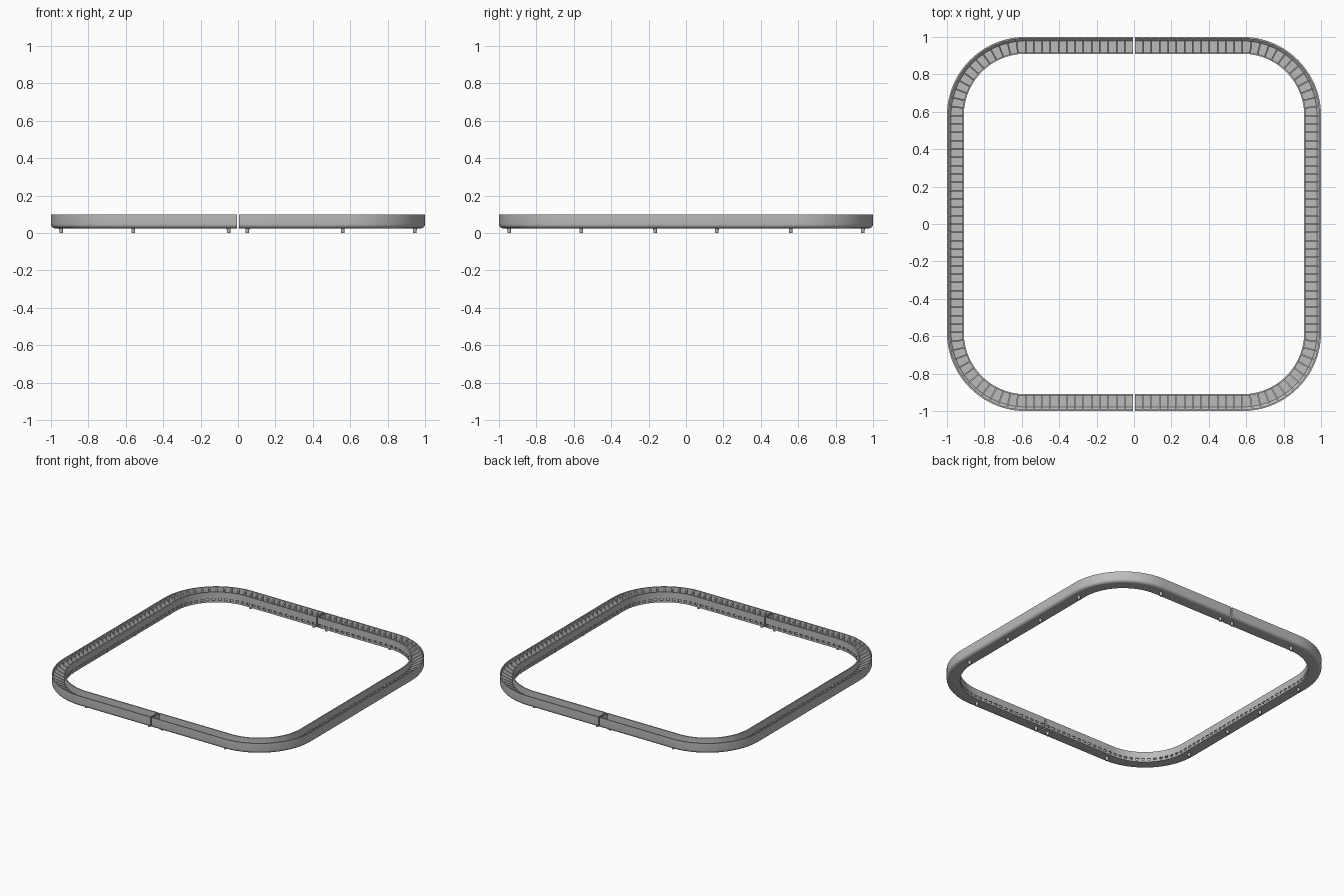
import bpy, bmesh
from math import pi, sin, cos, radians
from mathutils import Vector

if "Cube" in bpy.data.objects:
    bpy.data.objects.remove(bpy.data.objects["Cube"])

grey = bpy.data.materials.new("light grey")
grey.use_nodes = True
grey.diffuse_color = (0.5, 0.5, 0.5, 1)
grey.node_tree.nodes["Principled BSDF"].inputs["Base Color"].default_value = (0.5, 0.5, 0.5, 1)

CENTRE, STRAIGHT, HALF_W, WALL = 0.955, 0.58, 0.045, 0.008
GAP, TOP, BASE = 0.005, 0.10, 0.025
RADIUS = CENTRE - STRAIGHT


def station(s):
    """Point and outward direction along the right half, at distance s from the front joint."""
    front, arc, side = STRAIGHT - GAP, RADIUS * pi / 2, 2 * STRAIGHT
    if s <= front:
        return Vector((GAP + s, -CENTRE, 0)), Vector((0, -1, 0))
    s -= front
    if s <= arc:
        out = Vector((sin(s / RADIUS), -cos(s / RADIUS), 0))
        return Vector((STRAIGHT, -STRAIGHT, 0)) + out * RADIUS, out
    s -= arc
    if s <= side:
        return Vector((CENTRE, -STRAIGHT + s, 0)), Vector((1, 0, 0))
    s -= side
    if s <= arc:
        out = Vector((cos(s / RADIUS), sin(s / RADIUS), 0))
        return Vector((STRAIGHT, STRAIGHT, 0)) + out * RADIUS, out
    return Vector((STRAIGHT - (s - arc), CENTRE, 0)), Vector((0, 1, 0))


def steps(a, b, n):
    return [a + (b - a) * i / n for i in range(n)]


FRONT, ARC, SIDE = STRAIGHT - GAP, RADIUS * pi / 2, 2 * STRAIGHT
M1, M2, M3 = FRONT, FRONT + ARC, FRONT + ARC + SIDE
M4 = M3 + ARC
LENGTH = M4 + FRONT
# Spacing of the dividers, and the finer spacing for the swept shells
cells = steps(0, M1, 13) + steps(M1, M2, 13) + steps(M2, M3, 26) + steps(M3, M4, 13) + steps(M4, LENGTH, 13)
rings = [0] + steps(M1, M2, 26) + [M2] + steps(M3, M4, 26) + [M4, LENGTH]


def sweep(bm, profile, places):
    """Sweep a closed profile of (outward, z) points through places, with end caps."""
    loops = []
    for s in places:
        p, out = station(s)
        loops.append([bm.verts.new(p + out * o + Vector((0, 0, z))) for o, z in profile])
    n = len(profile)
    for a, b in zip(loops, loops[1:]):
        for i in range(n):
            bm.faces.new((a[i], a[(i + 1) % n], b[(i + 1) % n], b[i]))
    bm.faces.new(loops[0][::-1])
    bm.faces.new(loops[-1])


def slab(bm, profile, s, thick):
    """Extrude a flat profile across the channel at place s."""
    p, out = station(s)
    along = out.cross(Vector((0, 0, -1))) * thick / 2
    ends = [[bm.verts.new(p + out * o + Vector((0, 0, z)) + along * k) for o, z in profile] for k in (-1, 1)]
    n = len(profile)
    for i in range(n):
        bm.faces.new((ends[0][i], ends[0][(i + 1) % n], ends[1][(i + 1) % n], ends[1][i]))
    bm.faces.new(ends[0][::-1])
    bm.faces.new(ends[1])


def finish(bm, name):
    """Make the right half, then its mirrored left half."""
    for side, sign in (("left", 1), ("right", -1)):
        if sign < 0:
            for v in bm.verts:
                v.co.x *= -1
        bmesh.ops.recalc_face_normals(bm, faces=bm.faces)
        mesh = bpy.data.meshes.new(side + "_" + name)
        bm.to_mesh(mesh)
        mesh.materials.append(grey)
        obj = bpy.data.objects.new(side + "_" + name, mesh)
        bpy.context.collection.objects.link(obj)
        bpy.ops.object.select_all(action='DESELECT')
        obj.select_set(True)
        bpy.context.view_layer.objects.active = obj
        bpy.ops.object.shade_smooth_by_angle(angle=radians(30))
    bm.free()


# Channel: tall outer wall with rounded foot, floor, low inner lip
SLOT_LOW, SLOT_HIGH, FLOOR = 0.038, 0.052, BASE + WALL
FILLET = 0.022
curve = [(HALF_W - FILLET + FILLET * sin(a), BASE + FILLET - FILLET * cos(a))
         for a in [i * pi / 12 for i in range(7)]]
channel = [(-HALF_W, BASE)] + curve + [
    (HALF_W, TOP), (HALF_W - WALL, TOP), (HALF_W - WALL, BASE + FILLET), (HALF_W - FILLET, FLOOR),
    (WALL - HALF_W, FLOOR), (WALL - HALF_W, SLOT_LOW), (-HALF_W, SLOT_LOW)]
bm = bmesh.new()
sweep(bm, channel, rings)
finish(bm, "channel")

# Upper band of the inner wall, above the row of slots
bm = bmesh.new()
sweep(bm, [(-HALF_W, SLOT_HIGH), (WALL - HALF_W, SLOT_HIGH), (WALL - HALF_W, TOP), (-HALF_W, TOP)], rings)
finish(bm, "inner_band")

# Posts between the slots
bm = bmesh.new()
post = [(-HALF_W, SLOT_LOW), (WALL - HALF_W, SLOT_LOW), (WALL - HALF_W, SLOT_HIGH), (-HALF_W, SLOT_HIGH)]
for s in cells[1:]:
    slab(bm, post, s, 0.02)
finish(bm, "slot_posts")

# Sloping dividers across the channel
bm = bmesh.new()
fin = [(WALL - HALF_W, FLOOR), (HALF_W - FILLET, FLOOR), (HALF_W - WALL, BASE + FILLET),
       (HALF_W - WALL, TOP - 0.005), (WALL - HALF_W, SLOT_HIGH)]
for s in cells[1:]:
    slab(bm, fin, s, 0.008)
finish(bm, "dividers")

# End plates at the joints
bm = bmesh.new()
plate = [(-HALF_W, BASE)] + curve + [(HALF_W, TOP), (-HALF_W, TOP)]
for s in (0.002, LENGTH - 0.002):
    slab(bm, plate, s, 0.004)
finish(bm, "end_plates")

# Round feet
bm = bmesh.new()
spots = [(x, y * CENTRE) for x in (0.05, 0.56) for y in (-0.99, 0.99)]
spots += [(CENTRE * 0.99, y) for y in (-0.56, -0.165, 0.165, 0.56)]
for x, y in spots:
    made = bmesh.ops.create_cone(bm, cap_ends=True, segments=16, radius1=0.009, radius2=0.011, depth=0.03)
    bmesh.ops.translate(bm, verts=made["verts"], vec=(x, y, 0.015))
finish(bm, "feet")
